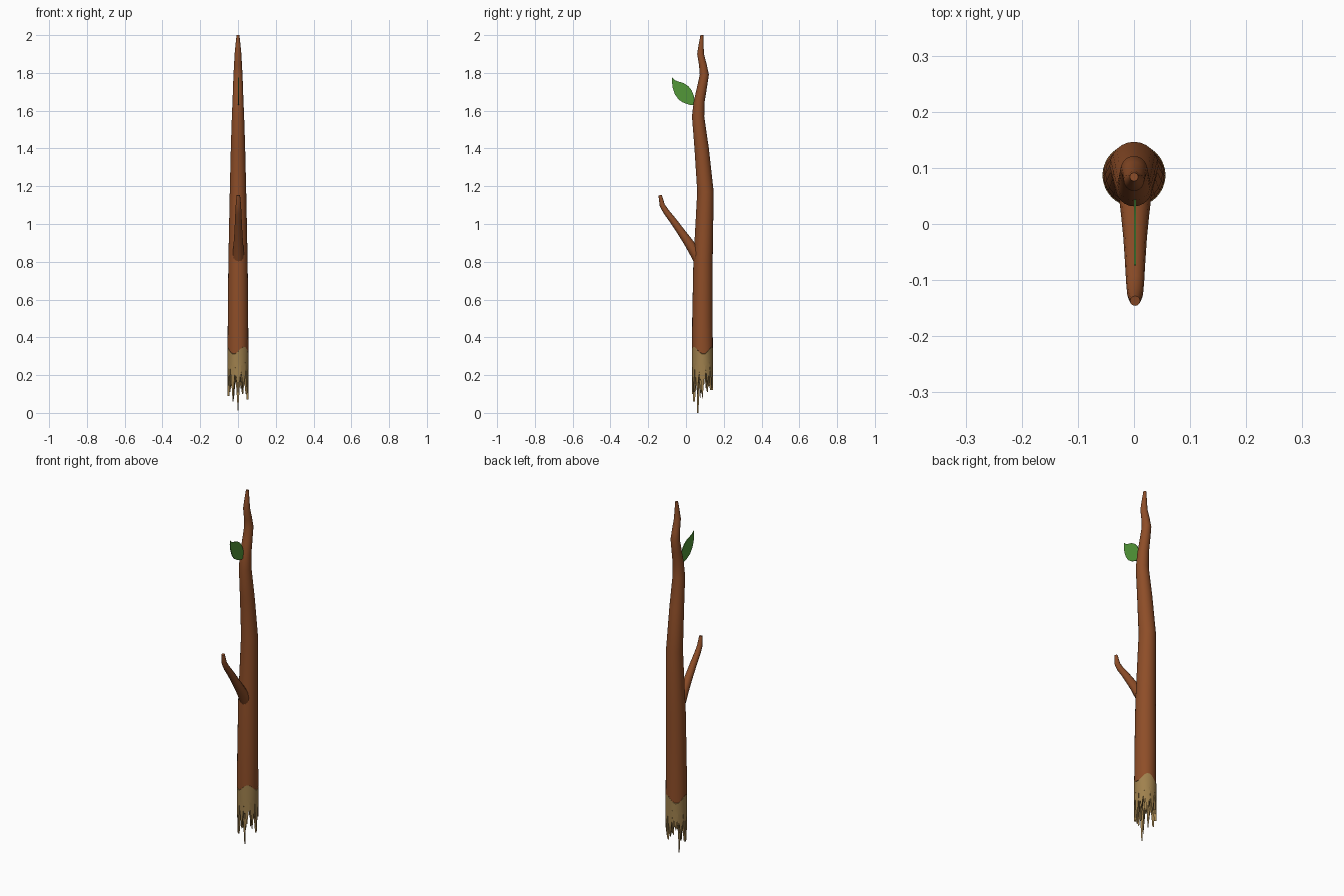
import bpy, bmesh, math, random
from mathutils import Vector

if "Cube" in bpy.data.objects:
    bpy.data.objects.remove(bpy.data.objects["Cube"])

random.seed(4)
N = 24
CY = 0.087          # trunk axis at the broken end
R = 0.056


def material(name, col):
    m = bpy.data.materials.new(name)
    m.diffuse_color = (*col, 1)
    m.use_nodes = True
    m.node_tree.nodes["Principled BSDF"].inputs["Base Color"].default_value = m.diffuse_color
    return m


BARK = material("bark_brown", (0.27, 0.075, 0.021))
WOOD = material("pale_wood", (0.35, 0.22, 0.075))
GREEN = material("leaf_green", (0.085, 0.31, 0.04))


def finish(bm, name, mat, angle):
    bmesh.ops.recalc_face_normals(bm, faces=bm.faces)
    me = bpy.data.meshes.new(name)
    bm.to_mesh(me)
    bm.free()
    ob = bpy.data.objects.new(name, me)
    bpy.context.collection.objects.link(ob)
    me.materials.append(mat)
    bpy.ops.object.select_all(action='DESELECT')
    ob.select_set(True)
    bpy.context.view_layer.objects.active = ob
    bpy.ops.object.shade_smooth_by_angle(angle=math.radians(angle))
    return ob


def loft(bm, rings):
    """Skin a list of equal-length point rings and cap both ends."""
    vr = [[bm.verts.new(p) for p in r] for r in rings]
    n = len(vr[0])
    for a, b in zip(vr, vr[1:]):
        for i in range(n):
            j = (i + 1) % n
            bm.faces.new((a[i], a[j], b[j], b[i]))
    bm.faces.new(vr[0])
    bm.faces.new(vr[-1])


def edge_z(a):
    """Wavy line where the bark ends."""
    return 0.33 + 0.02 * math.cos(3 * (a + math.radians(55)))


angles = [2 * math.pi * i / N for i in range(N)]


def level_ring(cy, r, z):
    return [(r * math.cos(a), cy + r * math.sin(a), z(a) if callable(z) else z) for a in angles]


# crooked trunk: (y centre, radius, height)
trunk = [(0.087, 0.055, edge_z), (0.087, 0.054, 0.5), (0.09, 0.051, 0.8), (0.103, 0.0435, 1.17),
         (0.083, 0.038, 1.4), (0.064, 0.0325, 1.57), (0.07, 0.029, 1.65), (0.084, 0.0265, 1.72),
         (0.097, 0.024, 1.79), (0.09, 0.021, 1.84), (0.077, 0.018, 1.9), (0.08, 0.013, 1.95),
         (0.084, 0.0075, 2.0)]
bm = bmesh.new()
loft(bm, [level_ring(*t) for t in trunk])
finish(bm, "trunk", BARK, 50)

# side branch: (y, z, radius), rings square to the path
path = [(0.085, 0.78, 0.031), (0.05, 0.845, 0.029), (0.015, 0.90, 0.025), (-0.025, 0.957, 0.021),
        (-0.07, 1.02, 0.018), (-0.105, 1.065, 0.016), (-0.126, 1.10, 0.014), (-0.137, 1.153, 0.009)]
rings = []
for i, (y, z, r) in enumerate(path):
    p, q = path[max(i - 1, 0)], path[min(i + 1, len(path) - 1)]
    t = Vector((0, q[0] - p[0], q[1] - p[1])).normalized()
    v = Vector((0, -t.z, t.y))
    rings.append([Vector((0.002 + r * math.cos(a), y, z)) + v * r * math.sin(a)
                  for a in angles[::2]])
bm = bmesh.new()
loft(bm, rings)
finish(bm, "side_branch", BARK, 50)

# bare wood collar under the bark
bm = bmesh.new()
loft(bm, [level_ring(CY, R, 0.25), level_ring(CY, R, edge_z)])
finish(bm, "broken_wood_collar", WOOD, 40)


# splinters: wedges whose outer side follows the trunk surface
def splinter(bm, a, half, r, depth, top, tip):
    rings = []
    for f, w in ((0, 1), (0.35, 0.7), (0.7, 0.32), (1, 0.03)):
        z = top + (tip - top) * f
        pts = [(r, -half * w), (r, 0), (r, half * w), (r - depth * (0.3 + 0.7 * w), 0)]
        rings.append([(q * math.cos(a + d), CY + q * math.sin(a + d), z) for q, d in pts])
    loft(bm, rings)


tips = [0.07, 0.15, 0.12, 0.12, 0.16, 0.11, 0.09, 0.14, 0.06, 0.10, 0.11, 0.10]
bm = bmesh.new()
for i, tip in enumerate(tips):
    splinter(bm, math.radians(30 * i), math.radians(17), R, 0.03, 0.27, tip)
    # thin slivers in the gaps
    splinter(bm, math.radians(30 * i + 15), math.radians(8), R - 0.004, 0.015, 0.26,
             random.uniform(0.14, 0.19))
# inner splinters, the longest at the front
for i, tip in enumerate((0.0, 0.10, 0.13, 0.15, 0.08)):
    splinter(bm, math.radians(-90 + 72 * i), math.radians(34), 0.029, 0.022, 0.26, tip)
finish(bm, "splinters", WOOD, 35)

# single flat leaf in the side plane: outline (y, z)
outline = [(0.044, 1.63), (0.022, 1.63), (-0.015, 1.643), (-0.038, 1.658), (-0.058, 1.685),
           (-0.07, 1.72), (-0.074, 1.75), (-0.073, 1.775), (-0.06, 1.762), (-0.04, 1.754),
           (-0.012, 1.746), (0.012, 1.73), (0.03, 1.708), (0.041, 1.68), (0.045, 1.655)]
bm = bmesh.new()
loft(bm, [[(x, y, z) for y, z in outline] for x in (0.0, 0.004)])
finish(bm, "leaf", GREEN, 30)
